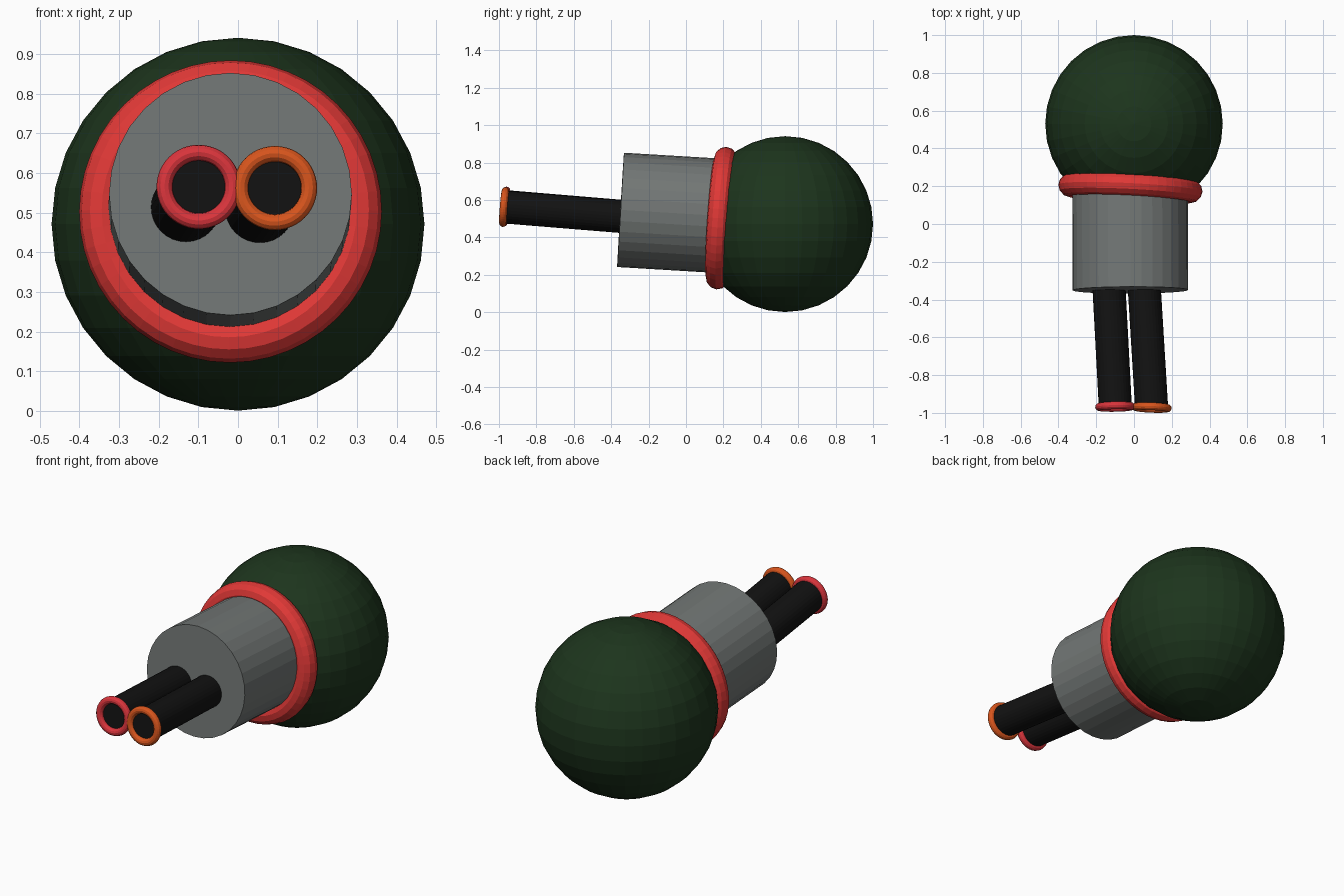
import bpy
from mathutils import Vector

if "Cube" in bpy.data.objects:
    bpy.data.objects.remove(bpy.data.objects["Cube"])


def material(name, rgb):
    m = bpy.data.materials.new(name)
    m.diffuse_color = (*rgb, 1)
    m.use_nodes = True
    m.node_tree.nodes["Principled BSDF"].inputs["Base Color"].default_value = m.diffuse_color
    return m


GREEN = material("dark_green", (0.012, 0.035, 0.012))
RED = material("red", (0.75, 0.04, 0.037))
CRIMSON = material("crimson", (0.70, 0.035, 0.045))
ORANGE = material("orange", (0.68, 0.09, 0.012))
BLACK = material("black", (0.006, 0.006, 0.006))
GREY = material("grey", (0.17, 0.185, 0.18))


def finish(name, mat):
    ob = bpy.context.object
    ob.name = name
    ob.data.materials.append(mat)
    return ob


def facing(direction):
    return Vector(direction).to_track_quat('Z', 'Y').to_euler()


def rod(name, start, end, radius, mat):
    a, b = Vector(start), Vector(end)
    bpy.ops.mesh.primitive_cylinder_add(
        vertices=32, radius=radius, depth=(b - a).length,
        location=(a + b) / 2, rotation=facing(b - a))
    return finish(name, mat)


def ring(name, centre, normal, major, minor, mat):
    bpy.ops.mesh.primitive_torus_add(
        major_segments=48, minor_segments=12, major_radius=major,
        minor_radius=minor, location=centre, rotation=facing(normal))
    return finish(name, mat)


# Round body
bpy.ops.mesh.primitive_uv_sphere_add(segments=32, ring_count=16, radius=0.47,
                                     location=(0, 0.53, 0.471))
finish("round_body", GREEN)

# Snout cylinder and the collar where it meets the body
rod("snout", (-0.019, -0.35, 0.547), (-0.021, 0.25, 0.511), 0.306, GREY)
ring("collar", (-0.019, 0.19, 0.503), (0.05, 1, -0.07), 0.322, 0.06, RED)

# Twin tubes with rims at their mouths
rod("left_tube", (-0.099, -0.965, 0.565), (-0.145, -0.1, 0.493), 0.0875, BLACK)
rod("right_tube", (0.093, -0.97, 0.562), (0.040, -0.1, 0.491), 0.0875, BLACK)
ring("left_rim", (-0.099, -0.967, 0.565), (-0.02, 1, -0.08), 0.0865, 0.02, CRIMSON)
ring("right_rim", (0.093, -0.972, 0.562), (0.04, 1, -0.08), 0.0865, 0.02, ORANGE)
